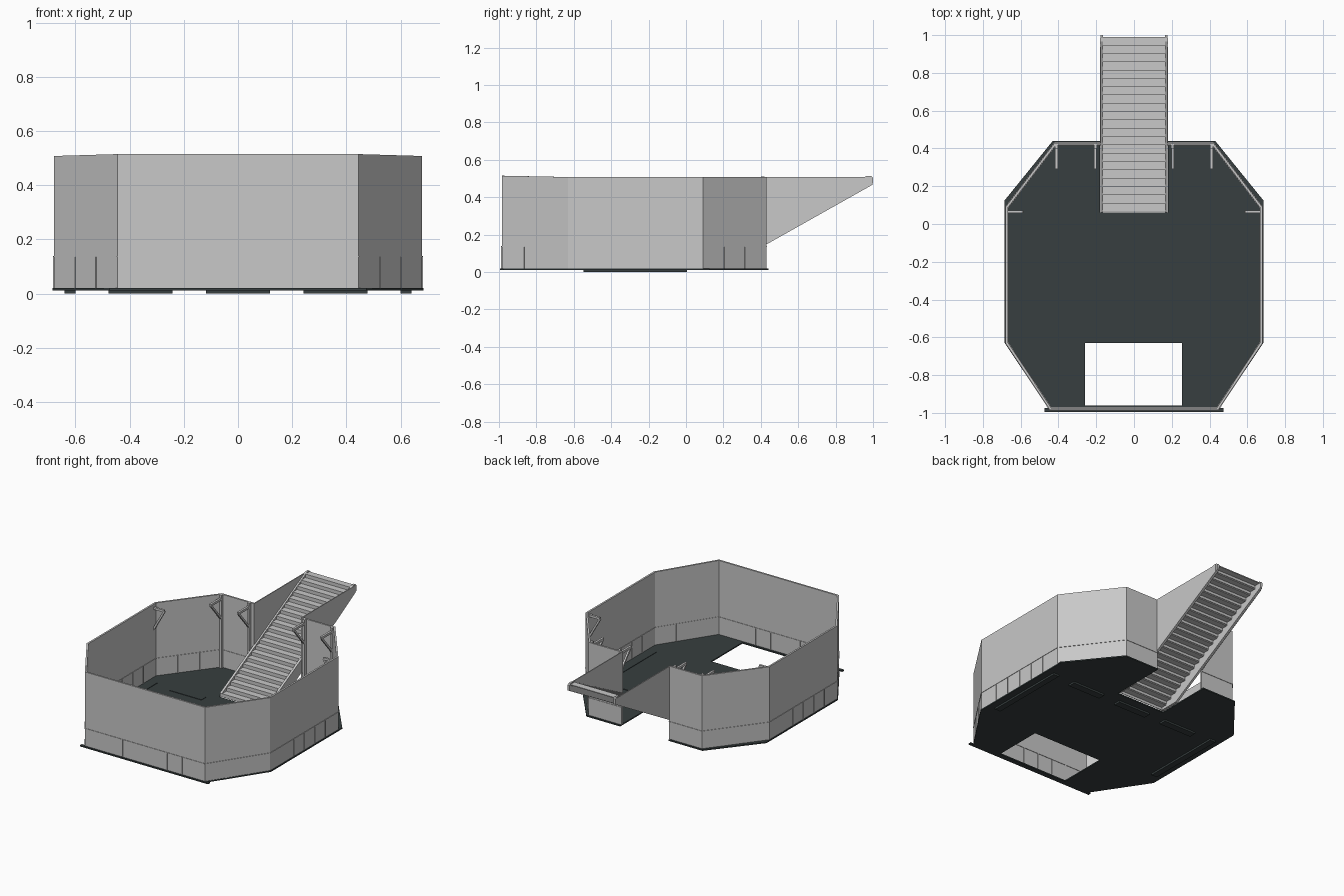
import bpy, bmesh, math
from mathutils import Vector, Matrix

if "Cube" in bpy.data.objects:
    bpy.data.objects.remove(bpy.data.objects["Cube"])


def material(name, rgb):
    m = bpy.data.materials.new(name)
    m.use_nodes = True
    m.diffuse_color = (*rgb, 1)
    m.node_tree.nodes["Principled BSDF"].inputs["Base Color"].default_value = (*rgb, 1)
    return m


GREY = material("light grey metal", (0.58, 0.58, 0.58))
DARK = material("dark slate floor", (0.038, 0.049, 0.050))


def finish(name, bm, mat):
    bmesh.ops.recalc_face_normals(bm, faces=bm.faces)
    mesh = bpy.data.meshes.new(name)
    bm.to_mesh(mesh)
    bm.free()
    mesh.materials.append(mat)
    ob = bpy.data.objects.new(name, mesh)
    bpy.context.collection.objects.link(ob)
    return ob


def add_box(bm, lo, hi):
    lo, hi = Vector(lo), Vector(hi)
    size = [abs(c) for c in hi - lo]
    mat = Matrix.Translation((lo + hi) / 2) @ Matrix.Diagonal((*size, 1))
    bmesh.ops.create_cube(bm, size=1, matrix=mat)


def add_beam(bm, a, b, width):
    # square bar running from a to b
    a, b = Vector(a), Vector(b)
    d = b - a
    mat = (Matrix.Translation((a + b) / 2) @ d.to_track_quat('Z', 'Y').to_matrix().to_4x4()
           @ Matrix.Diagonal((width, width, d.length, 1)))
    bmesh.ops.create_cube(bm, size=1, matrix=mat)


def add_side_plate(bm, profile, x0, x1):
    # (y, z) profile extruded along x
    face = bm.faces.new([bm.verts.new((x0, y, z)) for y, z in profile])
    ext = bmesh.ops.extrude_face_region(bm, geom=[face])
    verts = [g for g in ext["geom"] if isinstance(g, bmesh.types.BMVert)]
    bmesh.ops.translate(bm, verts=verts, vec=(x1 - x0, 0, 0))


def mirrored(half):
    return half + [(-x, y) for x, y in reversed(half)]


def solidify(ob, thickness, offset):
    mod = ob.modifiers.new("thickness", 'SOLIDIFY')
    mod.thickness, mod.offset, mod.use_even_offset = thickness, offset, True


FLOOR_Z = 0.02

# Floor plate with a stair notch at the back and a rectangular hatch at the front
outline = mirrored([(0.18, 0.06), (0.18, 0.44), (0.43, 0.44), (0.685, 0.125),
                    (0.685, -0.63), (0.455, -0.975), (0.475, -0.975), (0.475, -0.995)])
hatch = [(-0.26, -0.96), (0.255, -0.96), (0.255, -0.63), (-0.26, -0.63)]
bm = bmesh.new()
for loop in (outline, hatch):
    vs = [bm.verts.new((x, y, FLOOR_Z - 0.004)) for x, y in loop]
    for i, v in enumerate(vs):
        bm.edges.new((v, vs[i - 1]))
bmesh.ops.triangle_fill(bm, edges=bm.edges[:], use_beauty=True, use_dissolve=False)
solidify(finish("floor_plate", bm, DARK), 0.008, 0)

# Foot pads, slightly proud of the floor
bm = bmesh.new()
for x in (-0.36, 0, 0.36):
    add_box(bm, (x - 0.119, -0.042, 0), (x + 0.119, 0.005, FLOOR_Z + 0.003))
for s in (-1, 1):
    add_box(bm, (s * 0.6, -0.548, 0), (s * 0.64, 0.005, FLOOR_Z + 0.003))
finish("foot_pads", bm, DARK)

# Perimeter wall, open at the stairs and a little taller at the front
path = mirrored([(0.175, 0.43), (0.42, 0.43), (0.68, 0.09), (0.68, -0.63), (0.445, -0.985)])
bm = bmesh.new()
low = [bm.verts.new((x, y, FLOOR_Z)) for x, y in path]
top = [bm.verts.new((x, y, 0.515 if y < -0.9 else 0.508)) for x, y in path]
for i in range(len(path) - 1):
    bm.faces.new((low[i], low[i + 1], top[i + 1], top[i]))
solidify(finish("perimeter_wall", bm, GREY), 0.012, -1)

# Lower seam and upright ribs around the wall, on both faces
ribs = {0: 0, 1: 2, 2: 5, 3: 2, 4: 6, 5: 2, 6: 5, 7: 2, 8: 0}
bm = bmesh.new()
for i, count in ribs.items():
    a, b = Vector(path[i]), Vector(path[i + 1])
    d = (b - a).normalized()
    inward = Vector((d.y, -d.x))
    angle = math.atan2(d.y, d.x)
    mid = (a + b) / 2 + inward * 0.006

    def strip(centre, z, length, height):
        mat = (Matrix.Translation((centre.x, centre.y, z)) @ Matrix.Rotation(angle, 4, 'Z')
               @ Matrix.Diagonal((length, 0.018, height, 1)))
        bmesh.ops.create_cube(bm, size=1, matrix=mat)

    strip(mid, 0.137, (b - a).length, 0.004)
    spacing = 0.11 if count != 2 else 0.14
    for k in range(count):
        strip(mid + d * (k - (count - 1) / 2) * spacing, 0.078, 0.004, 0.116)
finish("wall_ribs", bm, GREY)

# Staircase treads and risers
STEPS = 21
Y0, Y1, TOP = 0.065, 0.99, 0.508
run, rise = (Y1 - Y0) / STEPS, (TOP - FLOOR_Z) / STEPS
bm = bmesh.new()
for i in range(STEPS):
    y, z = Y0 + i * run, FLOOR_Z + (i + 1) * rise
    add_box(bm, (-0.165, y, z - 0.006), (0.165, y + run, z))
    add_box(bm, (-0.165, y, z - rise), (0.165, y + 0.004, z - 0.006))
finish("stair_treads", bm, GREY)

# Sloping stringers and the triangular side plates behind the wall
stringer = [(0.062, 0.02), (0.2, 0.02), (0.998, 0.468), (1.0, 0.505), (0.99, 0.514),
            (0.965, 0.514), (0.062, 0.045)]
triangle = [(0.425, 0.145), (0.985, 0.46), (0.985, 0.508), (0.425, 0.508)]
for side, s in (("left", 1), ("right", -1)):
    bm = bmesh.new()
    add_side_plate(bm, stringer, s * 0.163, s * 0.178)
    finish(side + "_stringer", bm, GREY)
    bm = bmesh.new()
    add_side_plate(bm, triangle, s * 0.174, s * 0.18)
    finish(side + "_stair_guard", bm, GREY)

    # Back wall posts with arm and diagonal strut
    bm = bmesh.new()
    for x in (0.205, 0.41):
        add_box(bm, (s * x - 0.008, 0.4, FLOOR_Z), (s * x + 0.008, 0.42, 0.51))
        add_box(bm, (s * x - 0.007, 0.29, 0.475), (s * x + 0.007, 0.42, 0.49))
        add_beam(bm, (s * x, 0.3, 0.475), (s * x, 0.415, 0.34), 0.012)
    # Side wall bracket
    add_box(bm, (s * 0.59, 0.058, 0.475), (s * 0.672, 0.072, 0.49))
    add_beam(bm, (s * 0.59, 0.065, 0.48), (s * 0.67, 0.065, 0.34), 0.012)
    finish(side + "_brackets", bm, GREY)
